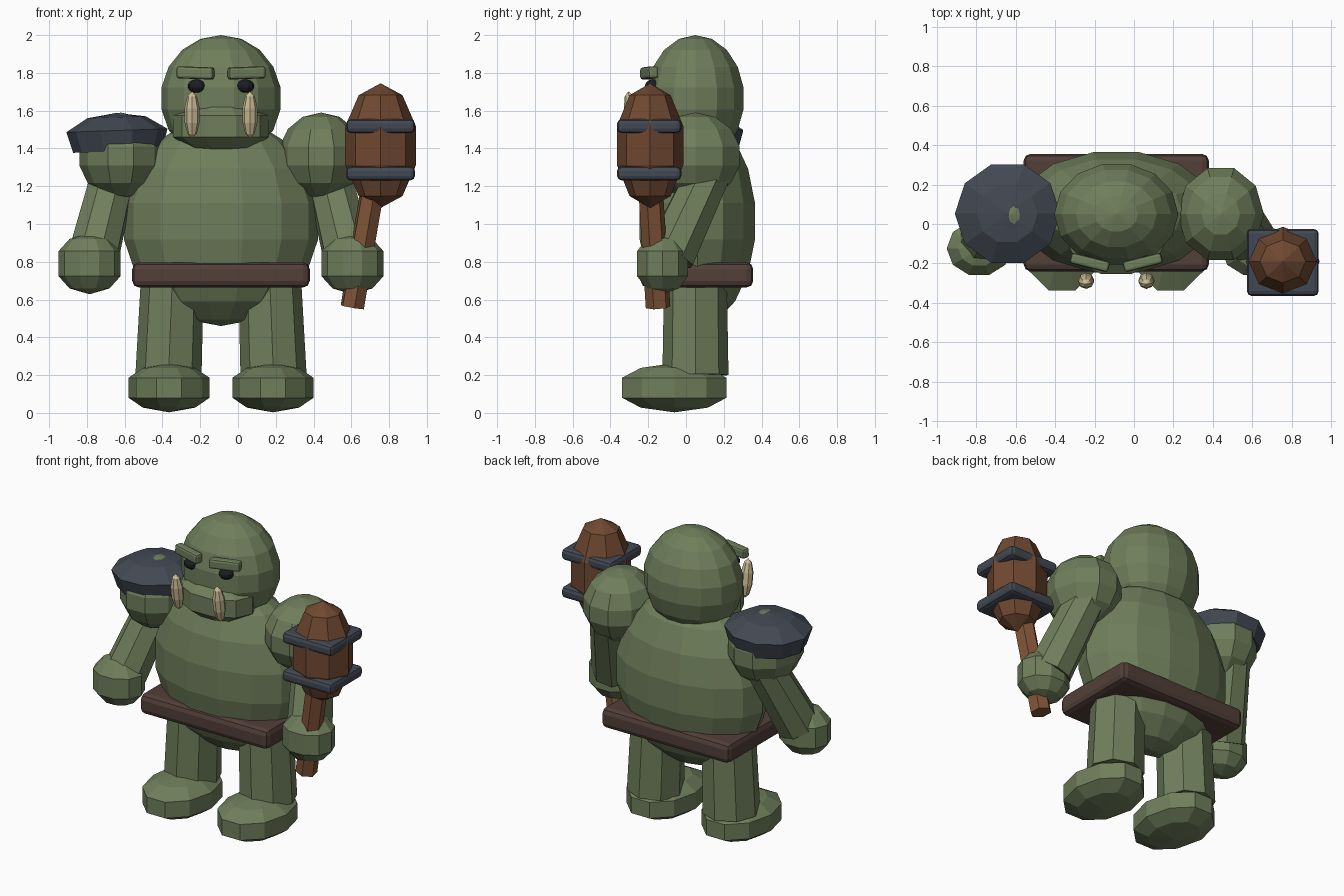
import bpy, bmesh
from math import sin, cos, pi, radians
from mathutils import Vector, Matrix, Euler

if "Cube" in bpy.data.objects:
    bpy.data.objects.remove(bpy.data.objects["Cube"])

CX = -0.09  # body's own centre line


def material(name, rgb):
    m = bpy.data.materials.new(name)
    m.diffuse_color = (*rgb, 1)
    m.use_nodes = True
    m.node_tree.nodes["Principled BSDF"].inputs["Base Color"].default_value = m.diffuse_color
    return m


SKIN = material("skin", (0.16, 0.21, 0.105))
WOOD = material("wood", (0.16, 0.065, 0.03))
SHAFT = material("shaft_wood", (0.22, 0.09, 0.04))
IRON = material("iron", (0.055, 0.065, 0.085))
LEATHER = material("leather", (0.085, 0.05, 0.04))
IVORY = material("ivory", (0.6, 0.5, 0.3))
DARK = material("dark", (0.012, 0.013, 0.018))


def finish(bm, name, mat, loc=(0, 0, 0), rot=(0, 0, 0)):
    bmesh.ops.recalc_face_normals(bm, faces=bm.faces)
    me = bpy.data.meshes.new(name)
    bm.to_mesh(me)
    bm.free()
    me.materials.append(mat)
    ob = bpy.data.objects.new(name, me)
    ob.location = loc
    ob.rotation_euler = [radians(a) for a in rot]
    bpy.context.collection.objects.link(ob)
    return ob


def lathe(name, profile, segs, mat, loc, scale=(1, 1, 1), rot=(0, 0, 0)):
    """Spin (radius, height) points round z into flat-faced bands."""
    bm = bmesh.new()
    rings = []
    for r, z in profile:
        n = 1 if r < 1e-5 else segs
        rings.append([bm.verts.new((r * cos(2 * pi * i / segs) * scale[0],
                                    r * sin(2 * pi * i / segs) * scale[1],
                                    z * scale[2])) for i in range(n)])
    for a, b in zip(rings, rings[1:]):
        for i in range(segs):
            j = (i + 1) % segs
            quad = [a[i % len(a)], a[j % len(a)], b[j % len(b)], b[i % len(b)]]
            bm.faces.new(list(dict.fromkeys(quad)))
    return finish(bm, name, mat, loc, rot)


def blob(name, loc, radii, segs, lats, mat=SKIN, rot=(0, 0, 0)):
    """Faceted ellipsoid with rings at the given latitudes, mirrored below."""
    full = [-90] + [-a for a in reversed(lats)] + list(lats) + [90]
    prof = [(max(cos(radians(a)), 0), sin(radians(a))) for a in full]
    return lathe(name, prof, segs, mat, loc, radii, rot)


def limb(name, a, b, ra, rb, segs, mat=SKIN):
    a, b = Vector(a), Vector(b)
    d = b - a
    bm = bmesh.new()
    bmesh.ops.create_cone(bm, cap_ends=True, segments=segs, radius1=ra,
                          radius2=rb, depth=d.length)
    q = d.to_track_quat('Z', 'Y').to_matrix().to_4x4()
    bm.transform(Matrix.Translation((a + b) / 2) @ q)
    return finish(bm, name, mat)


def box(name, loc, size, bevel, mat, rot=(0, 0, 0)):
    bm = bmesh.new()
    bmesh.ops.create_cube(bm, size=1, matrix=Matrix.Diagonal((*size, 1)))
    bmesh.ops.bevel(bm, geom=bm.edges[:], offset=bevel, segments=2,
                    profile=0.5, affect='EDGES')
    return finish(bm, name, mat, loc, rot)


NINE = (10, 30, 50, 70)
SEVEN = (12.86, 38.57, 64.29)
FIVE = (18, 54)
BOXY = (24, 54)

# Body, head and jaw
blob("torso", (CX, 0.06, 1.015), (0.522, 0.318, 0.555), 14, NINE)
blob("head", (CX, 0.05, 1.665), (0.32, 0.265, 0.335), 14, NINE)
blob("jaw", (CX, -0.08, 1.517), (0.278, 0.2, 0.14), 10, BOXY)
box("belt", (CX, 0.058, 0.73), (0.94, 0.596, 0.132), 0.035, LEATHER)

# Paired parts
for side, s in (("left", 1), ("right", -1)):
    def p(x, y, z):
        return (CX + s * x, y, z)

    blob(side + "_eye", p(0.128, -0.175, 1.73), (0.048, 0.045, 0.036), 10, SEVEN, DARK)
    box(side + "_brow", p(0.135, -0.195, 1.80), (0.2, 0.055, 0.064), 0.014, SKIN,
        (0, s * -2, s * 14))
    blob(side + "_tusk", p(0.153, -0.288, 1.578), (0.042, 0.038, 0.125), 8, FIVE,
         IVORY, (8, 0, 0))
    blob(side + "_shoulder", p(0.53, 0.05, 1.36), (0.225, 0.252, 0.23), 10, SEVEN)
    limb(side + "_arm", p(0.565, 0.12, 1.27), p(0.675, -0.085, 0.83), 0.122, 0.138, 8)
    blob(side + "_fist", p(0.696, -0.124, 0.79), (0.18, 0.155, 0.162), 10, BOXY)
    limb(side + "_leg", p(0.278, 0.05, 0.2), p(0.255, 0.05, 0.78), 0.175, 0.165, 8)
    blob(side + "_foot", p(0.275, -0.062, 0.133), (0.235, 0.318, 0.13), 10, BOXY)

# Shoulder armour
lathe("shoulder_plate",
      [(0, -0.075), (0.235, -0.075), (0.268, 0.035), (0.155, 0.105), (0, 0.128)],
      10, IRON, (-0.64, 0.053, 1.46), (1, 0.98, 1), (0, -2, 0))

# Club
limb("club_handle", (0.605, -0.148, 0.56), (0.715, -0.188, 1.2), 0.066, 0.066, 6, SHAFT)
blob("club_head", (0.755, -0.19, 1.415), (0.197, 0.185, 0.33), 8, FIVE, WOOD)
for name, z in (("upper", 1.518), ("lower", 1.268)):
    box(name + "_club_strap", (0.755, -0.195, z), (0.364, 0.34, 0.074), 0.024, IRON)
